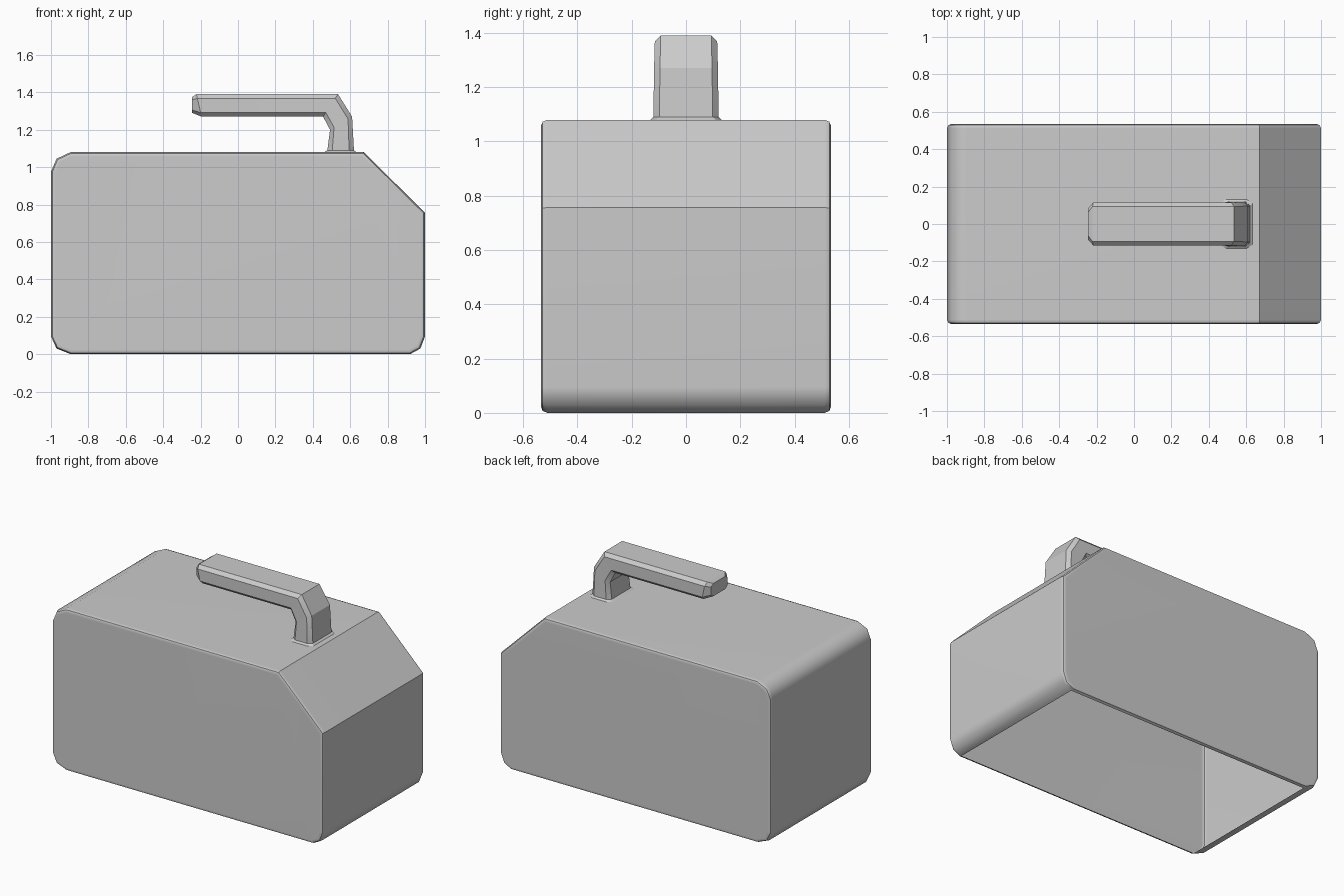
import bpy, bmesh, math
from mathutils import Vector

if "Cube" in bpy.data.objects:
    bpy.data.objects.remove(bpy.data.objects["Cube"])


def add_object(name, bm, angle):
    bmesh.ops.recalc_face_normals(bm, faces=bm.faces)
    mesh = bpy.data.meshes.new(name)
    bm.to_mesh(mesh)
    bm.free()
    obj = bpy.data.objects.new(name, mesh)
    bpy.context.collection.objects.link(obj)
    bpy.ops.object.select_all(action='DESELECT')
    obj.select_set(True)
    bpy.context.view_layer.objects.active = obj
    bpy.ops.object.shade_smooth_by_angle(angle=math.radians(angle))
    wn = obj.modifiers.new("weighted_normals", 'WEIGHTED_NORMAL')
    wn.keep_sharp = True
    return obj


# Body: side profile extruded across y, rims rounded, underside left open
HALF = 0.535
profile = [(-0.895, 0), (0.92, 0), (0.975, 0.03), (1, 0.095), (1, 0.757),
           (0.672, 1.08), (-0.895, 1.08), (-0.97, 1.045), (-1, 0.975),
           (-1, 0.095), (-0.97, 0.03)]
bm = bmesh.new()
side = bm.faces.new([bm.verts.new((x, -HALF, z)) for x, z in profile])
ext = bmesh.ops.extrude_face_region(bm, geom=[side], use_keep_orig=True)
new_verts = [g for g in ext['geom'] if isinstance(g, bmesh.types.BMVert)]
bmesh.ops.translate(bm, verts=new_verts, vec=(0, 2 * HALF, 0))
bmesh.ops.recalc_face_normals(bm, faces=bm.faces)
rims = [e for e in bm.edges if abs(e.verts[0].co.y - e.verts[1].co.y) < 1e-4]
bmesh.ops.bevel(bm, geom=rims, offset=0.024, segments=2, profile=0.5,
                affect='EDGES', clamp_overlap=True)
bm.normal_update()
underside = [f for f in bm.faces if all(v.co.z < 1e-4 for v in f.verts)]
bmesh.ops.delete(bm, geom=underside, context='FACES')
add_object("canister_body", bm, 40)

# Handle: chamfered rings swept along the grip and down the post
# (inner x, inner z, outer x, outer z, half width)
stations = [(-0.245, 1.29, -0.245, 1.375, 0.085),
            (-0.195, 1.27, -0.222, 1.39, 0.115),
            (0.455, 1.27, 0.535, 1.39, 0.115),
            (0.492, 1.20, 0.61, 1.27, 0.118),
            (0.478, 1.09, 0.62, 1.09, 0.12),
            (0.456, 1.078, 0.636, 1.078, 0.134)]
CH = 0.022
bm = bmesh.new()
rings = []
for xi, zi, xo, zo, w in stations:
    a, b = Vector((xi, 0, zi)), Vector((xo, 0, zo))
    t = CH / 0.12
    section = [(0, -w + CH), (0, w - CH), (t, w), (1 - t, w),
               (1, w - CH), (1, -w + CH), (1 - t, -w), (t, -w)]
    rings.append([bm.verts.new(a.lerp(b, s) + Vector((0, y, 0)))
                  for s, y in section])
for r0, r1 in zip(rings, rings[1:]):
    for i in range(8):
        j = (i + 1) % 8
        bm.faces.new((r0[i], r0[j], r1[j], r1[i]))
bm.faces.new(rings[0])
add_object("carry_handle", bm, 25)
